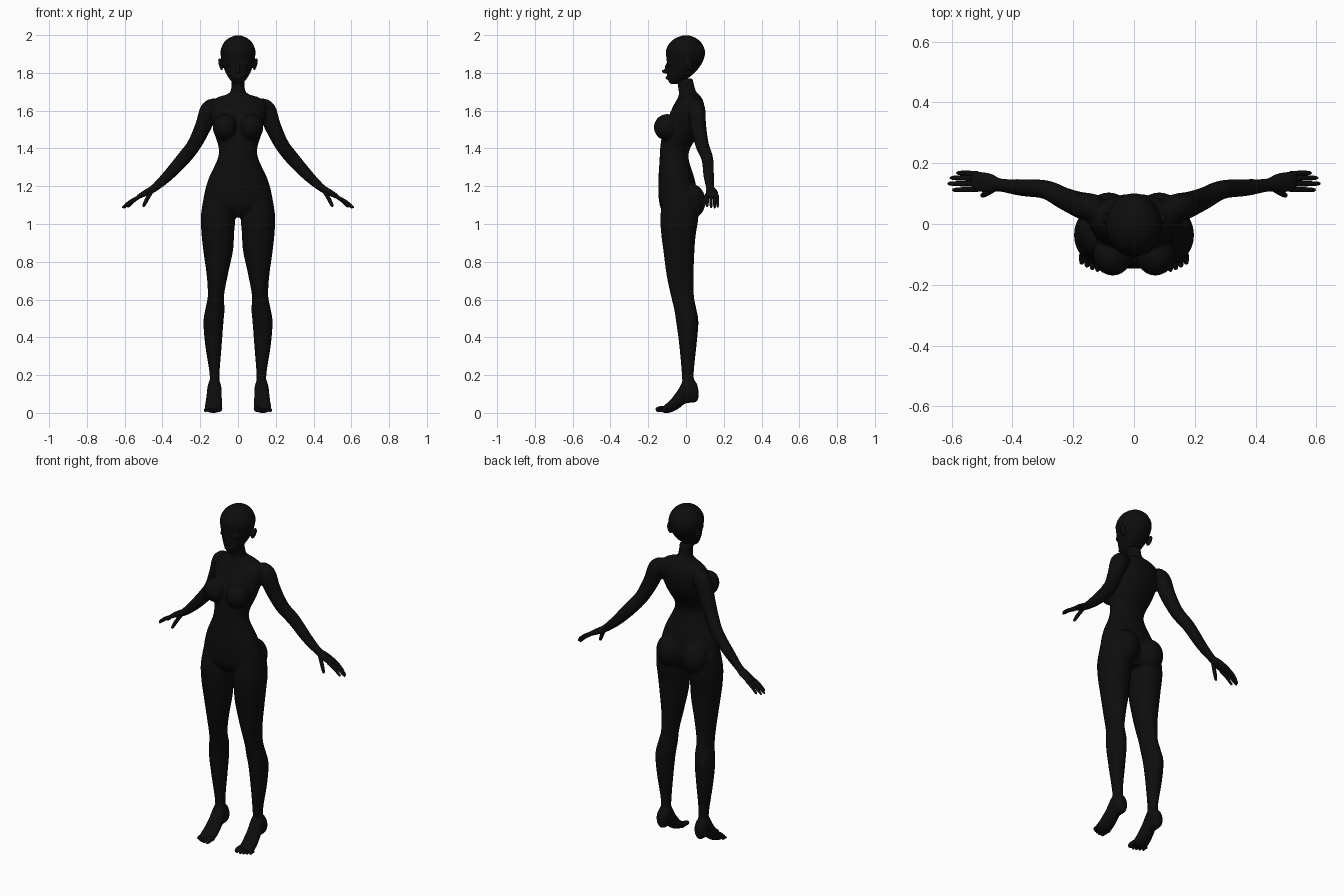
import bpy, bmesh, math
from mathutils import Vector, Matrix

if bpy.data.objects.get("Cube"):
    bpy.data.objects.remove(bpy.data.objects["Cube"])

skin = bpy.data.materials.new("matte black")
skin.use_nodes = True
black = (0.004, 0.004, 0.004, 1)
skin.diffuse_color = black
bsdf = skin.node_tree.nodes["Principled BSDF"]
bsdf.inputs["Base Color"].default_value = black
bsdf.inputs["Roughness"].default_value = 0.9

X, Y, Z = Vector((1, 0, 0)), Vector((0, 1, 0)), Vector((0, 0, 1))


def refine(rows, steps=4):
    """Catmull-Rom interpolation between the stations."""
    out = []
    for i in range(len(rows) - 1):
        a, b, c, d = (rows[min(max(i + k, 0), len(rows) - 1)] for k in (-1, 0, 1, 2))
        for s in range(steps):
            t = s / steps
            out.append([0.5 * (2 * q + (r - p) * t + (2 * p - 5 * q + 4 * r - w) * t * t
                               + (3 * q - p - 3 * r + w) * t ** 3)
                        for p, q, r, w in zip(a, b, c, d)])
    return out + [list(rows[-1])]


def loft(bm, sections, sides=28):
    """Skin elliptical sections given as (centre, half axis, half axis)."""
    rings = []
    for c, u, v in sections:
        angles = [2 * math.pi * k / sides for k in range(sides)]
        rings.append([bm.verts.new(c + u * math.cos(a) + v * math.sin(a)) for a in angles])
    for r, q in zip(rings, rings[1:]):
        for k in range(sides):
            n = (k + 1) % sides
            bm.faces.new((r[k], r[n], q[n], q[k]))
    bm.faces.new(rings[0][::-1])
    bm.faces.new(rings[-1])


def upright(bm, rows, side=1):
    """Rows: height, centre x, half width, front y, back y."""
    loft(bm, [(Vector((side * x, (f + b) / 2, z)), X * w, Y * ((b - f) / 2))
              for z, x, w, f, b in refine(rows)])


def lengthwise(bm, rows, side=1):
    """Rows: y, centre x, half width, low z, high z."""
    loft(bm, [(Vector((side * x, y, (lo + hi) / 2)), X * w, Z * ((hi - lo) / 2))
              for y, x, w, lo, hi in refine(rows)])


def limb(bm, rows, side=1, across=Y, sides=20):
    """Rows: x, y, z, radius across, radius through."""
    rows = refine(rows)
    pts = [Vector((side * r[0], r[1], r[2])) for r in rows]
    out = []
    for i, (p, r) in enumerate(zip(pts, rows)):
        t = (pts[min(i + 1, len(pts) - 1)] - pts[max(i - 1, 0)]).normalized()
        u = (across - t * across.dot(t)).normalized()
        out.append((p, u * r[3], t.cross(u) * r[4]))
    loft(bm, out, sides)


def digit(bm, root, tip, r, side, across, bend):
    """Small rounded finger or toe with a slight arch."""
    a, b = Vector(root), Vector(tip)
    rows = []
    for t, k in ((0, 1), (0.5, 1), (0.85, 0.85), (0.96, 0.55), (1, 0.12)):
        p = a.lerp(b, t) + Z * bend * math.sin(math.pi * t)
        rows.append((*p, r * k, r * k))
    limb(bm, rows, side, across, 12)


def ball(bm, centre, size, tilt=0):
    m = (Matrix.Translation(centre) @ Matrix.Rotation(tilt, 4, 'Y')
         @ Matrix.Diagonal((*size, 1)))
    bmesh.ops.create_uvsphere(bm, u_segments=28, v_segments=18, radius=1, matrix=m)


def finish(name, bm, voxel=0, smooth=0):
    """Make the object; optionally fuse its parts into one continuous skin."""
    bmesh.ops.recalc_face_normals(bm, faces=bm.faces)
    for f in bm.faces:
        f.smooth = True
    mesh = bpy.data.meshes.new(name)
    bm.to_mesh(mesh)
    bm.free()
    mesh.materials.append(skin)
    ob = bpy.data.objects.new(name, mesh)
    bpy.context.collection.objects.link(ob)
    if voxel:
        fuse = ob.modifiers.new("fuse", 'REMESH')
        fuse.mode, fuse.voxel_size, fuse.use_smooth_shade = 'VOXEL', voxel, True
        relax = ob.modifiers.new("relax", 'SMOOTH')
        relax.factor, relax.iterations = 0.5, smooth


# Body: torso, neck, legs, feet, arms and palms
body = bmesh.new()
upright(body, [
    (1.77, 0, .036, -.05, .035), (1.71, 0, .037, -.04, .05), (1.687, 0, .058, -.038, .065),
    (1.665, 0, .12, -.045, .085), (1.62, 0, .15, -.07, .098), (1.55, 0, .14, -.1, .096),
    (1.48, 0, .125, -.125, .07), (1.4, 0, .102, -.137, .022), (1.34, 0, .11, -.14, .015),
    (1.24, 0, .156, -.146, .045), (1.15, 0, .18, -.146, .06), (1.08, 0, .18, -.132, .05),
    (1.035, 0, .1, -.09, .03)])
for s in (1, -1):
    upright(body, [
        (1.15, .105, .075, -.12, .06), (1.04, .106, .091, -.136, .066),
        (.945, .107, .086, -.131, .052), (.86, .105, .079, -.12, .045),
        (.73, .11, .056, -.103, .04), (.62, .117, .043, -.08, .042),
        (.55, .122, .051, -.063, .055), (.48, .13, .053, -.052, .066),
        (.36, .13, .044, -.036, .056), (.2, .124, .026, -.022, .041),
        (.12, .125, .031, -.02, .055)], s)
    lengthwise(body, [
        (.066, .125, .014, .08, .12), (.052, .125, .033, .056, .165),
        (0, .125, .038, .05, .19), (-.04, .127, .042, .022, .125),
        (-.08, .129, .046, .002, .072), (-.115, .131, .045, 0, .04),
        (-.128, .131, .04, .004, .03)], s)
    limb(body, [
        (.11, .05, 1.62, .042, .045), (.15, .056, 1.605, .046, .05),
        (.183, .065, 1.52, .042, .044), (.232, .085, 1.42, .036, .038),
        (.29, .113, 1.345, .031, .037), (.37, .12, 1.257, .028, .03),
        (.44, .128, 1.193, .022, .021), (.475, .135, 1.172, .032, .018),
        (.52, .14, 1.148, .035, .013), (.535, .14, 1.138, .03, .008)], s)
    ball(body, (s * .07, -.1, 1.512), (.064, .07, .07))
    ball(body, (s * .083, .02, 1.12), (.08, .084, .095))
finish("body", body, .006, 6)

# Head with nose, lips, eyelids and ears
head = bmesh.new()
upright(head, [
    (1.742, 0, .018, -.083, -.045), (1.76, 0, .04, -.094, -.005), (1.8, 0, .065, -.099, .045),
    (1.84, 0, .08, -.1, .078), (1.88, 0, .09, -.104, .097), (1.92, 0, .092, -.106, .1),
    (1.96, 0, .075, -.085, .081), (1.985, 0, .047, -.054, .052), (1.999, 0, .012, -.014, .014)])
ball(head, (0, -.106, 1.808), (.011, .024, .012))
ball(head, (0, -.101, 1.826), (.008, .011, .025))
ball(head, (0, -.098, 1.774), (.02, .012, .009))
for s in (1, -1):
    ball(head, (s * .036, -.083, 1.85), (.022, .014, .013))
    ball(head, (s * .093, .018, 1.845), (.009, .022, .034), s * .25)
finish("head", head, .005, 3)

# Fingers and thumbs
fingers = bmesh.new()
for s in (1, -1):
    for y0, y1, x1, z1 in ((.114, .112, .598, 1.09), (.132, .133, .614, 1.085),
                           (.15, .152, .606, 1.083), (.166, .168, .584, 1.088)):
        digit(fingers, (.515, y0, 1.148), (x1, y1, z1), .0085, s, Y, .006)
    digit(fingers, (.458, .118, 1.172), (.502, .092, 1.09), .0105, s, Y, .004)
finish("fingers", fingers)

# Toes, largest on the inner side
toes = bmesh.new()
for s in (1, -1):
    for i in range(5):
        x = .098 + .0175 * i + (.004 if i else 0)
        r = .015 if i == 0 else .0105 - .0005 * i
        digit(toes, (x, -.1, r + .006), (x, -.16 + .003 * i * i ** .6, r), r, s, X, .004)
finish("toes", toes)
